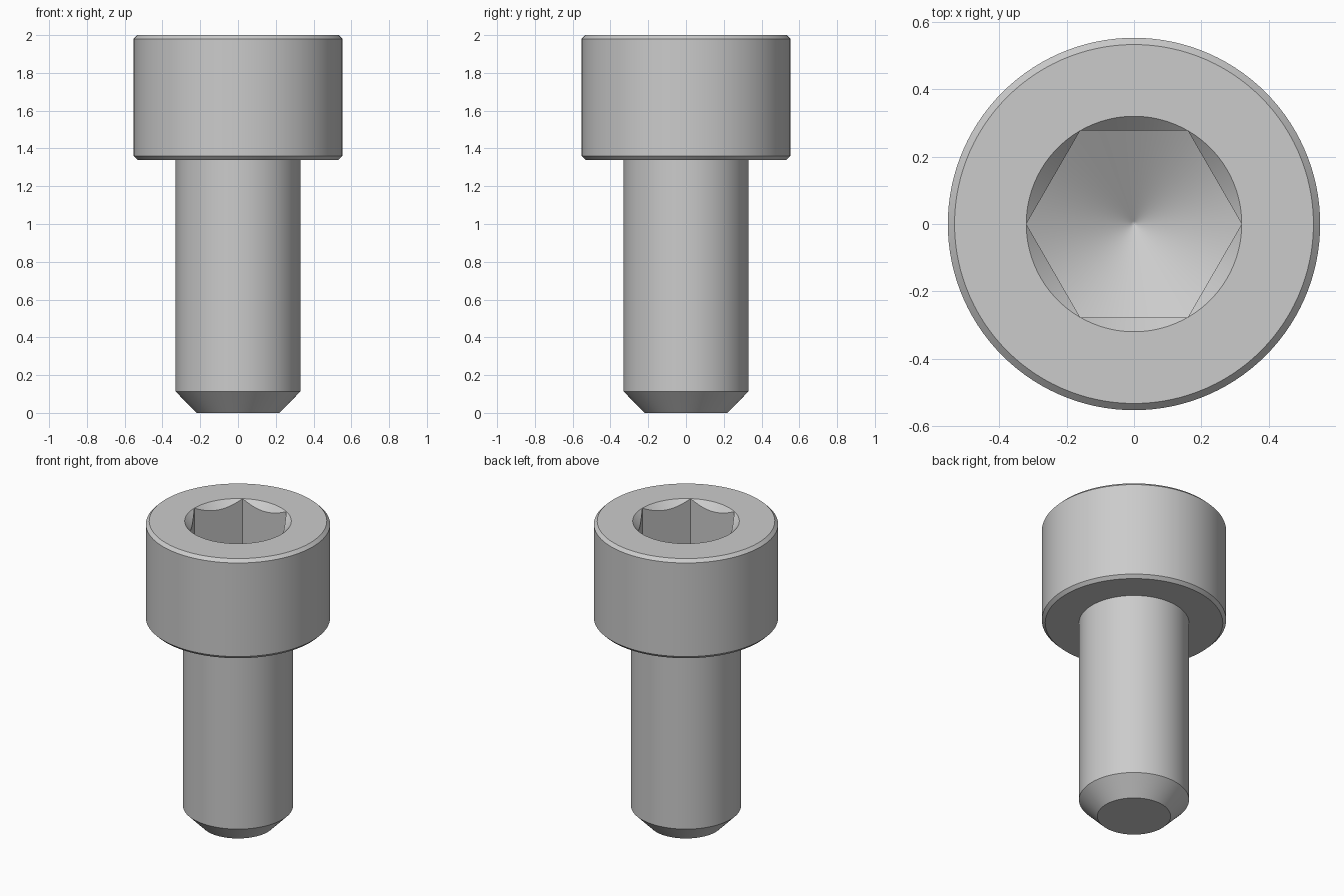
import bpy
import bmesh
from math import cos, sin, pi, sqrt, tan, radians

cube = bpy.data.objects.get("Cube")
if cube:
    bpy.data.objects.remove(cube)

SEGMENTS = 120
SHANK_R, HEAD_R = 0.33, 0.553
HEAD_Z, TOP_Z = 1.34, 2.0
BEVEL = 0.02
SOCKET_R = 0.32
SOCKET_Z = 1.67          # floor height at the socket corners
FLOOR_SLOPE = tan(radians(30))

steel = bpy.data.materials.new("grey_steel")
steel.use_nodes = True
grey = (0.6, 0.6, 0.6, 1)
steel.diffuse_color = grey
steel.node_tree.nodes["Principled BSDF"].inputs["Base Color"].default_value = grey


def circle(radius, z):
    """Ring given as a function of the angle."""
    return lambda a: (radius, z)


def hex_radius(a):
    return SOCKET_R * sqrt(3) / 2 / cos(a % (pi / 3) - pi / 6)


def hex_top(a):
    """Socket wall where it meets the 45 degree countersink."""
    r = hex_radius(a)
    return r, TOP_Z - (SOCKET_R - r)


def floor(scale):
    """Socket wall or inner ring lying on the conical drill floor."""
    def ring(a):
        r = hex_radius(a) * scale
        return r, SOCKET_Z - (SOCKET_R - r) * FLOOR_SLOPE
    return ring


def lathe(name, rings):
    """Skin a stack of rings around z, with crisp edges marked sharp."""
    bm = bmesh.new()
    loops = []
    for ring in rings:
        loop = []
        for i in range(SEGMENTS):
            a = 2 * pi * i / SEGMENTS
            r, z = ring(a)
            loop.append(bm.verts.new((r * cos(a), r * sin(a), z)))
        loops.append(loop)
    for low, high in zip(loops, loops[1:]):
        for i in range(SEGMENTS):
            j = (i + 1) % SEGMENTS
            bm.faces.new((low[i], low[j], high[j], high[i]))
    bmesh.ops.remove_doubles(bm, verts=bm.verts, dist=1e-5)
    for face in bm.faces:
        face.smooth = True
    for edge in bm.edges:
        edge.smooth = edge.calc_face_angle(0) < radians(30)
    mesh = bpy.data.meshes.new(name)
    bm.to_mesh(mesh)
    bm.free()
    mesh.materials.append(steel)
    obj = bpy.data.objects.new(name, mesh)
    bpy.context.collection.objects.link(obj)
    return obj


# Shank with a chamfered tip
lathe("shank", [
    circle(0, 0),
    circle(0.22, 0),
    circle(SHANK_R, 0.113),
    circle(SHANK_R, HEAD_Z),
])

# Cylindrical head, countersunk hex socket and conical socket floor
lathe("socket_head", [
    circle(SHANK_R, HEAD_Z),
    circle(HEAD_R - BEVEL, HEAD_Z),
    circle(HEAD_R, HEAD_Z + BEVEL),
    circle(HEAD_R, TOP_Z - BEVEL),
    circle(HEAD_R - BEVEL, TOP_Z),
    circle(SOCKET_R, TOP_Z),
    hex_top,
    floor(1),
    floor(0.5),
    floor(0.03),
    floor(0),
])
